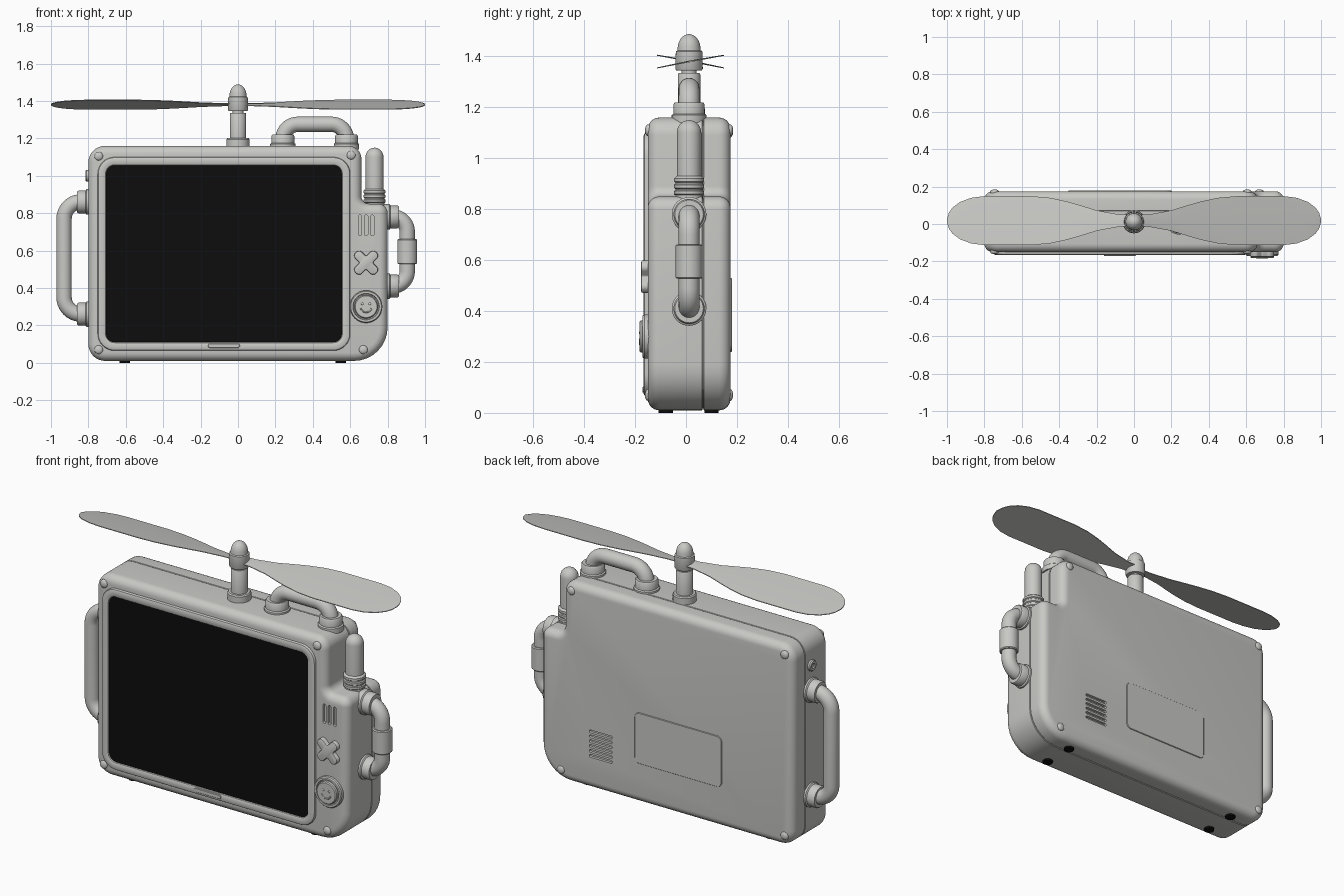
import bpy, bmesh, math
from mathutils import Vector, Matrix

cube = bpy.data.objects.get("Cube")
if cube:
    bpy.data.objects.remove(cube, do_unlink=True)


def material(name, rgb):
    m = bpy.data.materials.new(name)
    m.use_nodes = True
    m.diffuse_color = (*rgb, 1)
    m.node_tree.nodes["Principled BSDF"].inputs["Base Color"].default_value = (*rgb, 1)
    return m


GREY = material("light grey", (0.58, 0.58, 0.56))
BLACK = material("black", (0.004, 0.004, 0.004))
YC = 0.012  # depth of the handles, mast and antenna
FRONT, BACK, SEAM = -0.15, 0.175, 0.067


def finish(name, bm, mat):
    bmesh.ops.recalc_face_normals(bm, faces=bm.faces)
    me = bpy.data.meshes.new(name)
    bm.to_mesh(me)
    bm.free()
    me.materials.append(mat)
    me.shade_smooth()
    me.set_sharp_from_angle(angle=math.radians(35))
    ob = bpy.data.objects.new(name, me)
    bpy.context.collection.objects.link(ob)
    return ob


def skin(bm, rings, caps=True):
    """Join rings of equal length into a tube, with flat ends if wanted."""
    loops = [[bm.verts.new(p) for p in ring] for ring in rings]
    for a, b in zip(loops, loops[1:]):
        for i in range(len(a)):
            j = (i + 1) % len(a)
            bm.faces.new((a[i], a[j], b[j], b[i]))
    if caps:
        bm.faces.new(loops[0])
        bm.faces.new(loops[-1])


def outline(corners, inset, y, steps=8):
    """Counter-clockwise right-angled outline (x, z, radius), rounded and inset."""
    pts, n = [], len(corners)
    for i, (x, z, r) in enumerate(corners):
        p = Vector((x, z))
        a = (Vector(corners[i - 1][:2]) - p).normalized()
        b = (Vector(corners[(i + 1) % n][:2]) - p).normalized()
        centre = p + (a + b) * r
        convex = b.x * a.y - b.y * a.x > 0
        rad = max(r - inset if convex else r + inset, 0.0005)
        for k in range(steps + 1):
            t = k / steps * math.pi / 2
            q = centre - (b * math.cos(t) + a * math.sin(t)) * rad
            pts.append(Vector((q.x, y, q.y)))
    return pts


def rect(x0, x1, z0, z1, r):
    return [(x0, z0, r), (x1, z0, r), (x1, z1, r), (x0, z1, r)]


def loft(name, corners, profile, mat=GREY, caps=True):
    bm = bmesh.new()
    skin(bm, [outline(corners, d, y) for y, d in profile], caps)
    return finish(name, bm, mat)


def lathe(name, profile, at, axis, mat=GREY, sides=32):
    """Turn (radius, height) points around an axis."""
    bm = bmesh.new()
    m = Matrix.Translation(at) @ Vector(axis).to_track_quat('Z', 'Y').to_matrix().to_4x4()
    turn = [2 * math.pi * i / sides for i in range(sides)]
    skin(bm, [[m @ Vector((r * math.cos(t), r * math.sin(t), h)) for t in turn]
              for r, h in profile])
    return finish(name, bm, mat)


def dome(r, base, height, steps=8):
    return [(max(r * math.cos(t), 0.001), base + height * math.sin(t))
            for t in (math.pi / 2 * k / steps for k in range(steps + 1))]


def pipe(name, points, radius, bend=0):
    """Round tube along a path with rounded inner corners."""
    pts = [Vector(p) for p in points]
    path = [pts[0]]
    for a, p, b in zip(pts, pts[1:], pts[2:]):
        if not bend:
            path.append(p)
            continue
        u, v = (a - p).normalized() * bend, (b - p).normalized() * bend
        for k in range(11):
            t = k / 10 * math.pi / 2
            path.append(p + u * (1 - math.sin(t)) + v * (1 - math.cos(t)))
    path.append(pts[-1])
    bm, rings = bmesh.new(), []
    side = Vector((0, 1, 0))  # every pipe path lies in an xz plane
    for i, p in enumerate(path):
        d = (path[min(i + 1, len(path) - 1)] - path[max(i - 1, 0)]).normalized()
        up = d.cross(side)
        rings.append([p + (side * math.cos(t) + up * math.sin(t)) * radius
                      for t in (2 * math.pi * k / 24 for k in range(24))])
    skin(bm, rings)
    return finish(name, bm, GREY)


def cut(target, slots, y0, y1):
    """Carve rounded slots into a part."""
    bm = bmesh.new()
    for s in slots:
        skin(bm, [outline(s, 0, y0, 4), outline(s, 0, y1, 4)])
    cutter = finish("slot_cutter", bm, GREY)
    cutter.hide_render = True
    mod = target.modifiers.new("slots", 'BOOLEAN')
    mod.operation, mod.solver, mod.object = 'DIFFERENCE', 'EXACT', cutter
    bpy.context.view_layer.objects.active = target
    bpy.ops.object.modifier_apply(modifier=mod.name)
    bpy.data.objects.remove(cutter, do_unlink=True)
    target.data.set_sharp_from_angle(angle=math.radians(35))


# Two-part case with a stepped corner and a seam
CASE = [(-0.8, 0.01, 0.09), (0.8, 0.01, 0.18), (0.8, 0.85, 0.05),
        (0.66, 0.85, 0.04), (0.66, 1.16, 0.07), (-0.8, 1.16, 0.09)]
R = 0.045
arc = [(R * (1 - math.sin(t)), R * (1 - math.cos(t)))
       for t in (math.pi / 2 * k / 6 for k in range(7))]
seam = [(0.004, 0), (0.002, 0.002), (0.002, 0.008), (0, 0.008)]
front_case = loft("front_case", CASE, [(FRONT + h, d) for d, h in arc[::-1]][::-1]
                  + [(SEAM - h, d) for h, d in seam])
back_case = loft("back_case", CASE, [(BACK - h, d) for d, h in arc]
                 + [(SEAM + h, d) for h, d in seam])
cut(front_case, [rect(x - 0.009, x + 0.009, 0.68, 0.79, 0.008)
                 for x in (0.652, 0.685, 0.718)], FRONT - 0.05, FRONT + 0.015)
cut(back_case, [rect(0.345, 0.49, z - 0.008, z + 0.008, 0.007)
                for z in (0.2 + 0.028 * i for i in range(6))], BACK - 0.015, BACK + 0.05)

# Screen and its raised frame
FRAME = rect(-0.75, 0.6, 0.065, 1.1, 0.09)
loft("screen_frame", FRAME, [(-0.145, 0), (-0.158, 0), (-0.163, 0.003), (-0.166, 0.01),
                             (-0.166, 0.037), (-0.163, 0.042), (-0.15, 0.046)], caps=False)
loft("screen", FRAME, [(-0.15, 0.045), (-0.158, 0.045)], BLACK)
loft("speaker_bar", rect(-0.16, 0.01, 0.08, 0.103, 0.011),
     [(-0.16, 0), (-0.169, 0), (-0.171, 0.002)])
loft("battery_cover", rect(-0.35, 0.2, 0.24, 0.53, 0.03),
     [(0.17, 0), (0.178, 0), (0.18, 0.002)])

# Diagonal cross button
A, B = 0.078, 0.025
plus = [(A, -B), (A, B), (B, B), (B, A), (-B, A), (-B, B),
        (-A, B), (-A, -B), (-B, -B), (-B, -A), (B, -A), (B, -B)]
pad = loft("cross_button", [(x, z, 0.022 if A in (abs(x), abs(z)) else 0.008) for x, z in plus],
           [(0.01, 0), (-0.02, 0), (-0.024, 0.002), (-0.026, 0.007)])
pad.location = (0.685, FRONT, 0.535)
pad.rotation_euler.y = math.pi / 4

# Round face button
BX, BZ = 0.685, 0.3
lathe("face_button", [(0.087, -0.01), (0.087, 0.014), (0.082, 0.02), (0.071, 0.02),
                      (0.068, 0.012), (0.063, 0.012), (0.063, 0.027), (0.058, 0.032)],
      (BX, FRONT, BZ), (0, -1, 0))
for side in (-1, 1):
    lathe("button_eye", dome(0.007, 0, 0.004, 4), (BX + side * 0.02, -0.181, BZ + 0.015), (0, -1, 0),
          sides=12)
pipe("button_smile", [(BX + 0.03 * math.cos(t), -0.181, BZ + 0.03 * math.sin(t))
                      for t in (math.pi * (1.1 + 0.08 * k) for k in range(11))], 0.004)

# Corner screws, front and back
for x, z in ((-0.745, 1.105), (0.605, 1.11), (-0.745, 0.07), (0.67, 0.07)):
    for y, s in ((FRONT + 0.004, -1), (BACK - 0.005, 1)):
        lathe("corner_screw", [(0.023, -0.02)] + dome(0.023, 0.004, 0.011, 5),
              (x, y, z), (0, s, 0), sides=20)

# Carry handles with collars
COLLAR = [(0.068, -0.02), (0.068, 0.01), (0.061, 0.015), (0.061, 0.052),
          (0.056, 0.06), (0.04, 0.06)]
pipe("right_handle", [(-0.79, YC, 0.26), (-0.93, YC, 0.26), (-0.93, YC, 0.86),
                      (-0.79, YC, 0.86)], 0.041, 0.09)
pipe("left_handle", [(0.79, YC, 0.41), (0.905, YC, 0.41), (0.905, YC, 0.78),
                     (0.79, YC, 0.78)], 0.041, 0.08)
pipe("top_handle", [(0.24, YC, 1.15), (0.24, YC, 1.275), (0.58, YC, 1.275),
                    (0.58, YC, 1.15)], 0.041, 0.08)
for z in (0.26, 0.86):
    lathe("right_handle_collar", COLLAR, (-0.8, YC, z), (-1, 0, 0))
for z in (0.41, 0.78):
    lathe("left_handle_collar", COLLAR, (0.8, YC, z), (1, 0, 0))
for x in (0.24, 0.58):
    lathe("top_handle_collar", COLLAR, (x, YC, 1.16), (0, 0, 1))
lathe("left_handle_sleeve", [(0.04, 0), (0.048, 0), (0.053, 0.005), (0.053, 0.13),
                             (0.048, 0.135), (0.04, 0.135)], (0.905, YC, 0.527), (0, 0, 1))
lathe("side_knob", [(0.031, -0.01), (0.031, 0.01), (0.026, 0.016), (0.014, 0.016), (0.012, 0.01)],
      (-0.8, YC, 1.0), (-1, 0, 0))

# Antenna with a ribbed base
ribs = [(0.054, -0.02)]
for h in (0.005, 0.03, 0.055):
    ribs += [(0.054, h), (0.059, h + 0.004), (0.059, h + 0.016), (0.054, h + 0.02)]
lathe("antenna", ribs + [(0.048, 0.08)] + dome(0.048, 0.25, 0.05), (0.73, YC, 0.85), (0, 0, 1))

# Propeller mast and hub
lathe("mast", [(0.062, 1.15), (0.062, 1.195), (0.057, 1.202), (0.044, 1.202), (0.044, 1.33),
               (0.041, 1.335), (0.03, 1.335), (0.03, 1.36)], (0, YC, 0), (0, 0, 1))
lathe("propeller_hub", [(0.04, 1.345), (0.05, 1.345), (0.054, 1.352), (0.052, 1.42), (0.046, 1.424)]
      + dome(0.045, 1.43, 0.058), (0, YC, 0), (0, 0, 1))

# Two tilted paddle blades, the second turned half round
WIDTHS = [(0, 0.03), (0.08, 0.033), (0.2, 0.055), (0.28, 0.08), (0.36, 0.103), (0.45, 0.122),
          (0.55, 0.131), (0.8, 0.131), (0.87, 0.122), (0.93, 0.1), (0.97, 0.07),
          (0.99, 0.042), (1.0, 0.008)]
for name, s in (("left_blade", 1), ("right_blade", -1)):
    bm = bmesh.new()
    skin(bm, [[(s * x, YC + 0.006 + s * y, 1.38 + 0.19 * y + t)
               for y, t in ((-w, -0.002), (w, -0.002), (w, 0.002), (0, 0.005), (-w, 0.002))]
              for x, w in WIDTHS])
    finish(name, bm, GREY)

# Rubber feet
for x in (-0.605, 0.55):
    for y in (-0.08, 0.1):
        lathe("foot", [(0.028, 0), (0.028, 0.02)], (x, y, 0), (0, 0, 1), BLACK, 20)
